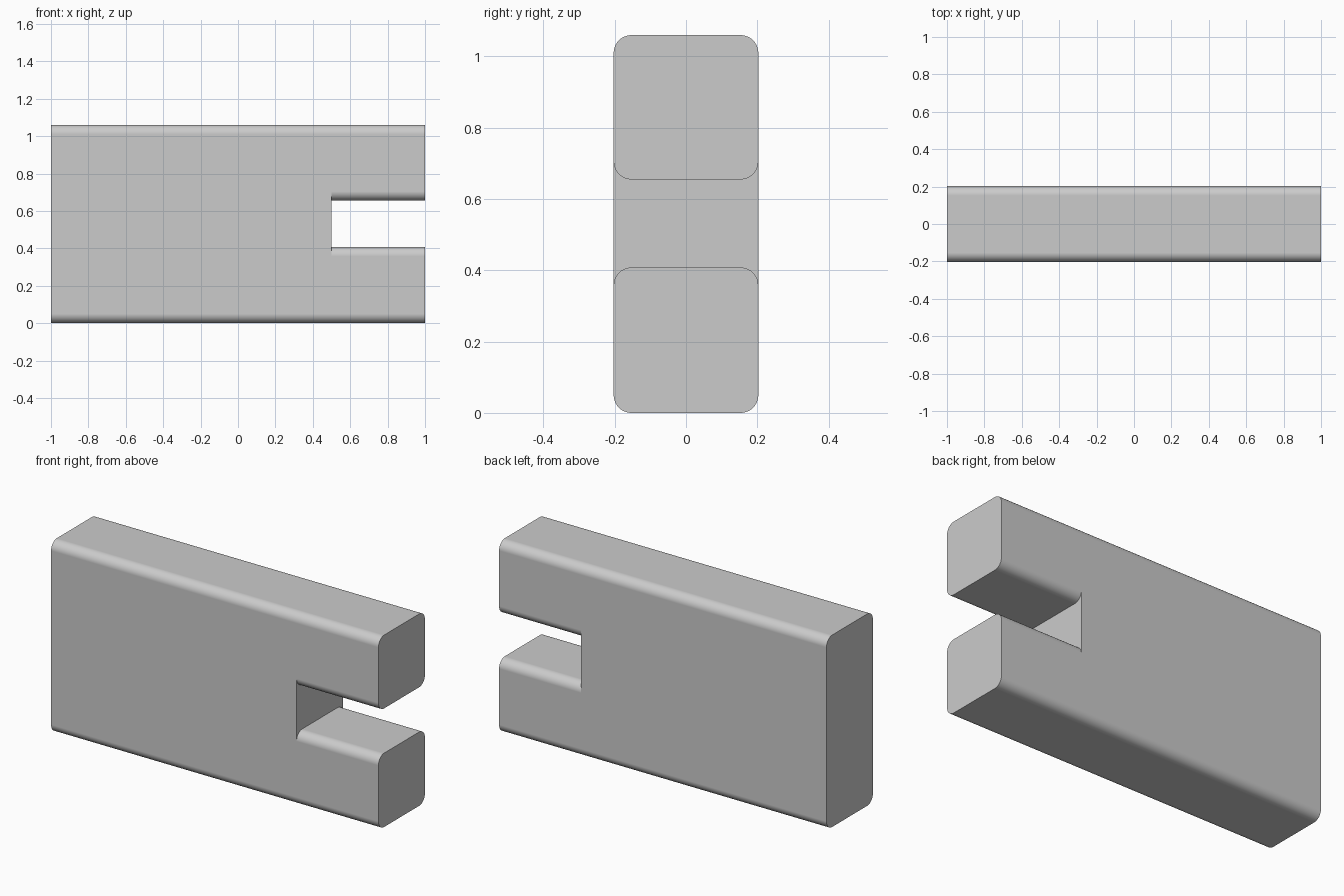
import bpy, bmesh
from math import cos, sin, pi, radians

if "Cube" in bpy.data.objects:
    bpy.data.objects.remove(bpy.data.objects["Cube"])

HALF_Y, HEIGHT = 0.203, 1.06
SLOT_X, SLOT_LOW, SLOT_HIGH = 0.5, 0.408, 0.655
RADIUS, SEGS = 0.05, 10


def corner_arcs(z0, z1):
    """Four (y, z) corner arcs of a rounded rectangle: BL, BR, TR, TL."""
    y, r = HALF_Y - RADIUS, RADIUS
    centres = [(-y, z0 + r, pi), (y, z0 + r, 1.5 * pi),
               (y, z1 - r, 0), (-y, z1 - r, 0.5 * pi)]
    return [[(cy + r * cos(a + i * pi / 2 / SEGS), cz + r * sin(a + i * pi / 2 / SEGS))
             for i in range(SEGS + 1)] for cy, cz, a in centres]


bm = bmesh.new()


def ring(x, pts):
    return [bm.verts.new((x, y, z)) for y, z in pts]


def bridge(a, b):
    n = len(a)
    for i in range(n):
        j = (i + 1) % n
        bm.faces.new((a[i], a[j], b[j], b[i]))


low = corner_arcs(0, SLOT_LOW)
high = corner_arcs(SLOT_HIGH, HEIGHT)

# Solid body, with its outline split where the prongs meet it
outline = (low[0] + low[1] + [low[2][0], high[1][-1]]
           + high[2] + high[3] + [high[0][0], low[3][-1]])
back = ring(-1, outline)
bridge(back, ring(SLOT_X, outline))
bm.faces.new(back)

# Two prongs with rounded long edges
for arcs in (low, high):
    pts = sum(arcs, [])
    tip = ring(1, pts)
    bridge(ring(SLOT_X, pts), tip)
    bm.faces.new(tip)

# Inner end wall of the slot
bm.faces.new(ring(SLOT_X, low[2] + low[3] + high[0] + high[1]))

bmesh.ops.remove_doubles(bm, verts=bm.verts[:], dist=1e-5)
bmesh.ops.recalc_face_normals(bm, faces=bm.faces[:])
mesh = bpy.data.meshes.new("slotted_block")
bm.to_mesh(mesh)
bm.free()

block = bpy.data.objects.new("slotted_block", mesh)
bpy.context.collection.objects.link(block)
bpy.context.view_layer.objects.active = block
block.select_set(True)
bpy.ops.object.shade_smooth_by_angle(angle=radians(30))

# Keep the large faces evenly shaded
weighted = block.modifiers.new("weighted_normals", 'WEIGHTED_NORMAL')
weighted.keep_sharp = True
